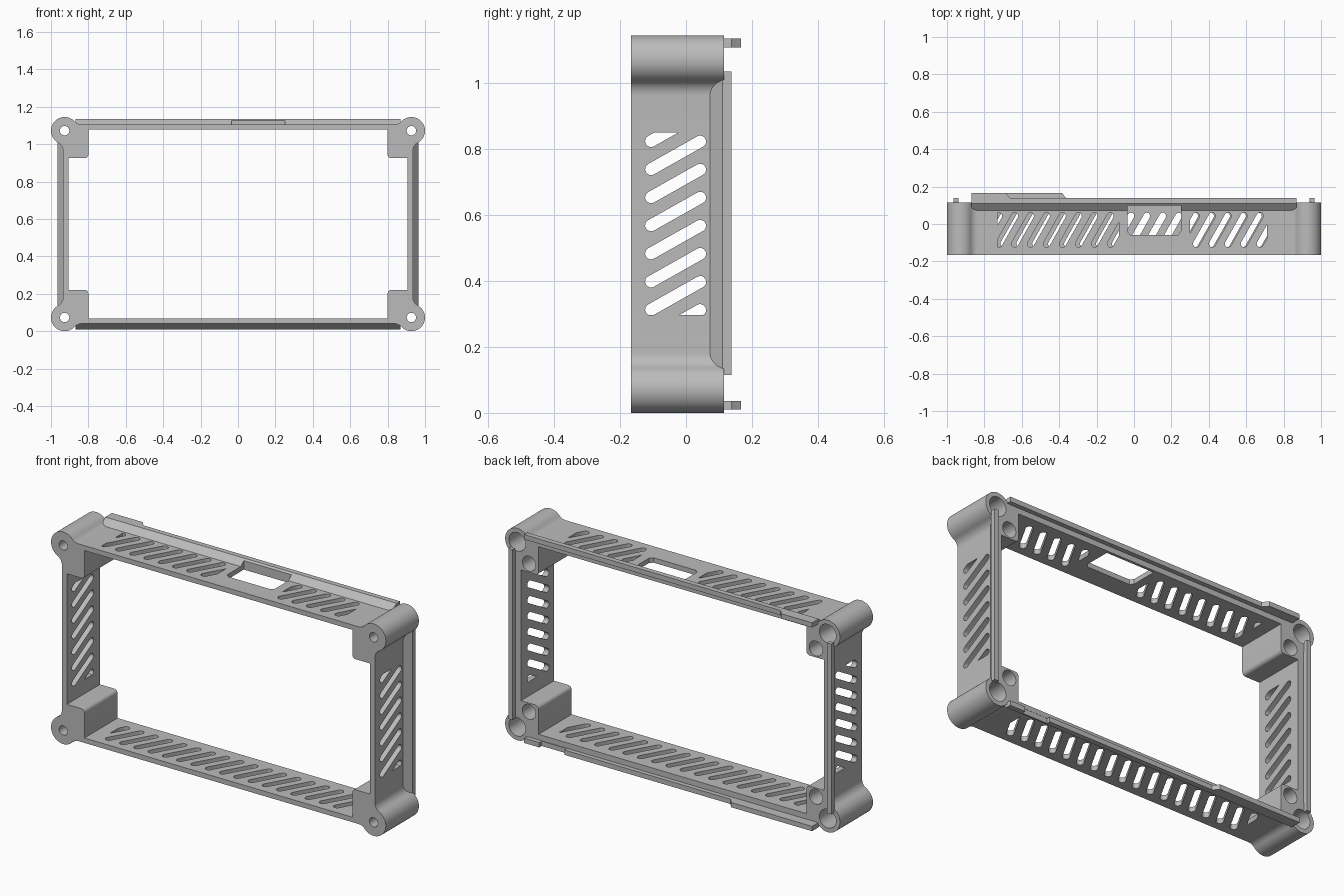
import bpy, bmesh, math

cube = bpy.data.objects.get("Cube")
if cube:
    bpy.data.objects.remove(cube, do_unlink=True)

GREY = (0.5, 0.5, 0.5, 1)
mat = bpy.data.materials.new("plain grey")
mat.use_nodes = True
mat.diffuse_color = GREY
mat.node_tree.nodes["Principled BSDF"].inputs["Base Color"].default_value = GREY

FRONT, BACK, LIP_BACK, TAB_BACK = -0.167, 0.115, 0.138, 0.167
ZC = 0.5725                      # mid height
CX, CZ, R = 0.927, 0.4995, 0.073  # corner post centre and radius
WALL_X, WALL_Z = 0.935, 0.5325   # outer wall faces from the middle
LIP = 0.03                       # how far the rear lip stands out


def prism(name, polys, axis, lo, hi):
    """Extrude 2D outlines along an axis."""
    place = {"x": lambda u, v, t: (t, u, v),
             "y": lambda u, v, t: (u, t, v),
             "z": lambda u, v, t: (u, v, t)}[axis]
    bm = bmesh.new()
    for pts in polys:
        a = [bm.verts.new(place(u, v, lo)) for u, v in pts]
        b = [bm.verts.new(place(u, v, hi)) for u, v in pts]
        bm.faces.new(a)
        bm.faces.new(b[::-1])
        for i in range(len(a)):
            j = (i + 1) % len(a)
            bm.faces.new((a[i], b[i], b[j], a[j]))
    bmesh.ops.recalc_face_normals(bm, faces=bm.faces)
    me = bpy.data.meshes.new(name)
    bm.to_mesh(me)
    bm.free()
    ob = bpy.data.objects.new(name, me)
    bpy.context.collection.objects.link(ob)
    me.materials.append(mat)
    return ob


def cut(ob, *cutters):
    for c in cutters:
        c.hide_render = True
        c.hide_set(True)
        m = ob.modifiers.new(c.name, "BOOLEAN")
        m.operation, m.solver, m.object = "DIFFERENCE", "EXACT", c


def arc(cx, cy, r, a, b, n):
    return [(cx + r * math.cos(a + (b - a) * i / n),
             cy + r * math.sin(a + (b - a) * i / n)) for i in range(n + 1)]


def circle(cx, cy, r):
    return arc(cx, cy, r, 0, math.tau, 32)[:-1]


def rect(u0, u1, v0, v1):
    return [(u0, v0), (u1, v0), (u1, v1), (u0, v1)]


def four_way(p):
    """Mirror a quarter outline into a closed loop about the middle."""
    q = p + [(-u, v) for u, v in p[::-1]] + [(-u, -v) for u, v in p] \
        + [(u, -v) for u, v in p[::-1]]
    return [(u, v + ZC) for u, v in q]


def clip(pts, lo, hi):
    """Keep the part of a convex outline with lo <= u <= hi."""
    for lim, s in ((lo, 1), (hi, -1)):
        out = []
        for i, p in enumerate(pts):
            q = pts[(i + 1) % len(pts)]
            dp, dq = s * (p[0] - lim), s * (q[0] - lim)
            if dp >= 0:
                out.append(p)
            if dp * dq < 0:
                k = dp / (dp - dq)
                out.append((p[0] + k * (q[0] - p[0]), p[1] + k * (q[1] - p[1])))
        pts = out
    return pts


def slots(start, lo, hi):
    """Row of slanted round-ended slots (along, y), clipped to lo..hi."""
    rows, y0, y1, rise, r = [], -0.106, 0.043, 0.084, 0.018
    a = math.atan2(y1 - y0, rise)
    c = start
    while c < hi + rise:
        s = arc(c + rise / 2, y1, r, a - math.pi / 2, a + math.pi / 2, 8) \
            + arc(c - rise / 2, y0, r, a + math.pi / 2, a + 1.5 * math.pi, 8)
        s = clip(s, lo, hi)
        if len(s) > 2:
            rows.append(s)
        c += 0.0852
    return rows


# Outer outline: round corner posts blended into the walls
F = 0.05
g1, g2 = WALL_X - CX + F, WALL_Z - CZ + F
a1, a2 = (math.sqrt((R + F) ** 2 - g * g) for g in (g1, g2))
quarter = arc(g1, -a1, F, math.pi, math.atan2(a1, -g1), 8)[:-1]
quarter += arc(0, 0, R, math.atan2(-a1, g1), math.atan2(g2, -a2), 28)
quarter += arc(-a2, g2, F, math.atan2(-g2, a2), -math.pi / 2, 8)[1:]
outer = four_way([(u + CX, v + CZ) for u, v in quarter])

# Inner opening with a screw block in each corner
inner = four_way([(0.905, 0.3525)] +
                 arc(0.82, 0.3725, 0.02, -math.pi / 2, -math.pi, 6) + [(0.8, 0.506)])

frame = prism("frame", [outer], "y", FRONT, BACK)
opening = prism("opening_cutter", [inner], "y", -1, 1)

corners = [(sx, sz) for sx in (-1, 1) for sz in (-1, 1)]
posts = [(sx * CX, ZC + sz * CZ) for sx, sz in corners]
bolt = prism("bolt_cutter", [circle(x, z, 0.025) for x, z in posts], "y", -1, 0.05)
bore = prism("bore_cutter", [circle(x, z, 0.05) for x, z in posts], "y", 0, 0.117)
block = prism("block_hole_cutter", [circle(sx * 0.857, ZC + sz * 0.4, 0.04)
                                    for sx, sz in corners], "y", -0.05, 0.117)

# Ventilation slots
side_slots = prism("side_slot_cutter", [[(y, z) for z, y in s]
                   for s in slots(0.27, 0.297, 0.85)], "x", -1.2, 1.2)
top_slots = prism("top_slot_cutter", slots(-0.765, -0.73, -0.08)
                  + slots(0.29, 0.3, 0.71), "z", 1, 1.3)
bottom_slots = prism("bottom_slot_cutter", slots(-0.74, -0.73, 0.73), "z", -0.2, 0.2)

# Access window in the top rail
window = prism("window_cutter", [[(-0.035, 0.1), (-0.035, -0.04), (-0.02, -0.058),
               (0.235, -0.058), (0.25, -0.04), (0.25, 0.1)]], "z", 1, 1.3)
cut(frame, opening, bolt, bore, block, side_slots, top_slots, bottom_slots, window)


def lip_profile(wall):
    """(outward, y) section: sloped underside, then a straight rear edge."""
    return [(wall - 0.015, 0.073), (wall, 0.073), (wall + LIP, 0.11),
            (wall + LIP, LIP_BACK), (wall + 0.004, LIP_BACK),
            (wall + 0.004, 0.114), (wall - 0.015, 0.114)]


# Rear lips on all four sides
parts = [frame]
for s, side in ((1, "left"), (-1, "right")):
    lip = prism(side + "_lip", [[(s * u, y) for u, y in lip_profile(WALL_X)]],
                "z", 0.115, 1.035)
    cut(lip, bore)
    parts.append(lip)
notch = prism("notch_cutter", [rect(0.63, 0.78, 0.118, 0.3)], "z", -0.2, 0.2)
for s, side, cutter, end in ((1, "top", window, -0.685), (-1, "bottom", notch, -0.385)):
    lip = prism(side + "_lip", [[(y, ZC + s * u) for u, y in lip_profile(WALL_Z)]],
                "x", -0.87, 0.87)
    cut(lip, cutter)
    # Taller locating tab on one end of the lip
    z0, z1 = sorted((ZC + s * (WALL_Z + 0.004), ZC + s * (WALL_Z + LIP)))
    tab = prism(side + "_tab", [[(-0.87, 0.13), (end + 0.03, 0.13),
                (end + 0.024, LIP_BACK), (end + 0.008, 0.155), (end, TAB_BACK),
                (-0.87, TAB_BACK)]], "z", z0, z1)
    parts += [lip, tab]

# Bake the cuts and shade the curved faces smooth
for ob in parts:
    bpy.ops.object.select_all(action="DESELECT")
    ob.select_set(True)
    bpy.context.view_layer.objects.active = ob
    for m in list(ob.modifiers):
        bpy.ops.object.modifier_apply(modifier=m.name)
    bpy.ops.object.shade_smooth_by_angle(angle=math.radians(30))
for ob in list(bpy.data.objects):
    if ob.name.endswith("_cutter"):
        bpy.data.objects.remove(ob, do_unlink=True)
